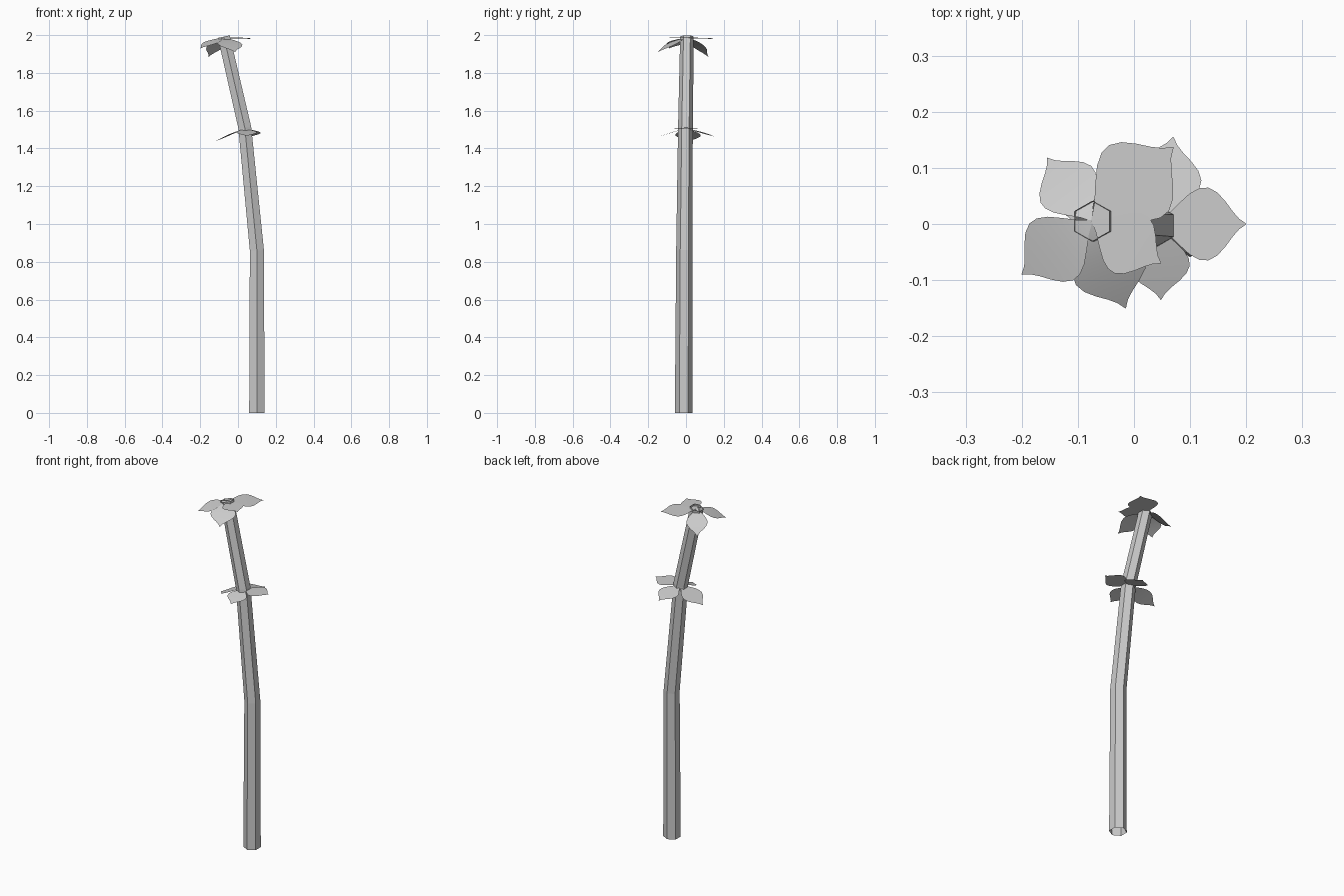
import bpy, bmesh
from math import sin, cos, pi
from mathutils import Vector

cube = bpy.data.objects.get("Cube")
if cube:
    bpy.data.objects.remove(cube, do_unlink=True)

grey = bpy.data.materials.new("plain_grey")
grey.use_nodes = True
grey.diffuse_color = (0.6, 0.6, 0.6, 1)
grey.node_tree.nodes["Principled BSDF"].inputs["Base Color"].default_value = (0.6, 0.6, 0.6, 1)


def finish(bm, name, smooth):
    mesh = bpy.data.meshes.new(name)
    for face in bm.faces:
        face.smooth = smooth
    bm.to_mesh(mesh)
    bm.free()
    mesh.materials.append(grey)
    obj = bpy.data.objects.new(name, mesh)
    bpy.context.collection.objects.link(obj)
    return obj


# Hexagonal open stem: centre, radius and tilt of each ring
rings = [((0.10, -0.012, 0.0), 0.047, 0.0),
         ((0.10, -0.009, 0.86), 0.043, 0.05),
         ((0.036, -0.003, 1.51), 0.039, 0.16),
         ((-0.075, 0.005, 1.992), 0.036, 0.22)]
bm = bmesh.new()
loops = []
for centre, radius, tilt in rings:
    loop = []
    for i in range(6):
        a = pi / 2 + i * pi / 3
        dx = radius * cos(a)
        loop.append(bm.verts.new(Vector(centre) + Vector((dx, radius * sin(a), dx * tilt))))
    loops.append(loop)
for low, high in zip(loops, loops[1:]):
    for i in range(6):
        j = (i + 1) % 6
        bm.faces.new((low[i], low[j], high[j], high[i]))
finish(bm, "stem", False)

# Leaf outline: half width along the length, as a share of the length
outline = [(0, 0.01), (0.12, 0.1), (0.25, 0.23), (0.37, 0.34), (0.48, 0.4), (0.58, 0.405),
           (0.68, 0.35), (0.77, 0.25), (0.85, 0.14), (0.92, 0.06), (1, 0.004)]


def leaf(name, root, tip, bend):
    root, tip = Vector(root), Vector(tip)
    along = Vector((tip.x - root.x, tip.y - root.y, 0))
    side = Vector((-along.y, along.x, 0))
    drop = tip.z - root.z
    bm = bmesh.new()
    rows = []
    for t, w in outline:
        mid = root + along * t + Vector((0, 0, drop * t ** bend))
        rows.append([bm.verts.new(mid + side * w * s) for s in (1, 0.5, 0, -0.5, -1)])
    for a, b in zip(rows, rows[1:]):
        for i in range(4):
            bm.faces.new((a[i], a[i + 1], b[i + 1], b[i]))
    finish(bm, name, True)


# Upper whorl of five leaves
top = (-0.075, 0.006, 1.987)
for i, tip in enumerate([(-0.155, 0.118, 1.885), (0.07, 0.137, 1.98), (0.048, -0.07, 1.985),
                         (-0.015, -0.15, 1.91), (-0.2, -0.09, 1.93)]):
    leaf(f"upper_leaf_{i + 1}", top, tip, 1.3)

# Lower whorl of four leaves
middle = (0.04, 0.0, 1.505)
for i, tip in enumerate([(0.2, 0.0, 1.51), (0.07, 0.155, 1.462),
                         (-0.125, 0.02, 1.435), (0.048, -0.135, 1.465)]):
    leaf(f"lower_leaf_{i + 1}", middle, tip, 1.15)
